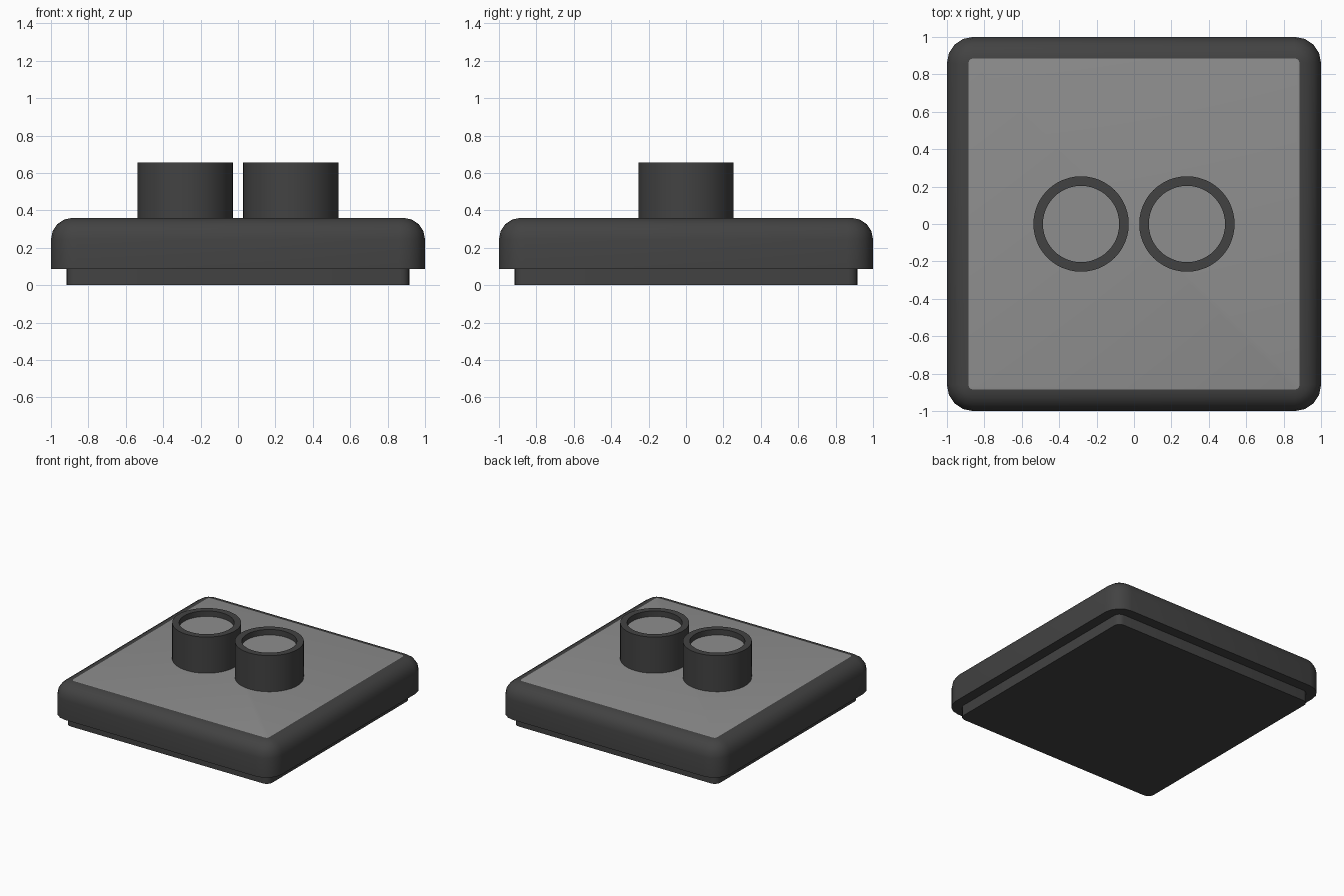
import bpy, bmesh, math

if "Cube" in bpy.data.objects:
    bpy.data.objects.remove(bpy.data.objects["Cube"])


def material(name, v):
    m = bpy.data.materials.new(name)
    m.diffuse_color = (v, v, v, 1)
    m.use_nodes = True
    m.node_tree.nodes["Principled BSDF"].inputs["Base Color"].default_value = m.diffuse_color
    return m


dark = material("dark grey", 0.055)
light = material("light grey", 0.27)


def rounded_square(half, r, n):
    """Outline of a square with rounded corners, counter-clockwise."""
    pts = []
    for k in range(4):
        sx, sy = ((1, 1), (-1, 1), (-1, -1), (1, -1))[k]
        for i in range(n + 1):
            a = (k + i / n) * math.pi / 2
            pts.append((sx * (half - r) + r * math.cos(a), sy * (half - r) + r * math.sin(a)))
    return pts


def circle(r, cx, n=48):
    return [(cx + r * math.cos(2 * math.pi * i / n), r * math.sin(2 * math.pi * i / n)) for i in range(n)]


def loft(name, layers, mats, top_mat=0):
    """Skin a stack of (outline, z) layers and cap both ends."""
    bm = bmesh.new()
    rings = [[bm.verts.new((x, y, z)) for x, y in pts] for pts, z in layers]
    n = len(rings[0])
    for a, b in zip(rings, rings[1:]):
        for i in range(n):
            j = (i + 1) % n
            bm.faces.new((a[i], a[j], b[j], b[i]))
    bm.faces.new(rings[0][::-1])
    bm.faces.new(rings[-1]).material_index = top_mat
    me = bpy.data.meshes.new(name)
    bm.to_mesh(me)
    bm.free()
    for m in mats:
        me.materials.append(m)
    ob = bpy.data.objects.new(name, me)
    bpy.context.collection.objects.link(ob)
    bpy.ops.object.select_all(action='DESELECT')
    ob.select_set(True)
    bpy.context.view_layer.objects.active = ob
    bpy.ops.object.shade_smooth_by_angle(angle=math.radians(40))
    return ob


# Recessed foot under the body
loft("foot", [(rounded_square(0.917, 0.05, 4), z) for z in (0, 0.087)], [dark])

# Body with a rounded upper rim and a light top face
R, TOP, CORNER = 0.115, 0.36, 0.14
layers = [(rounded_square(1, CORNER, 4), 0.087)]
for i in range(5):
    a = i / 4 * math.pi / 2
    d = R * (1 - math.cos(a))
    layers.append((rounded_square(1 - d, CORNER - d, 4), TOP - R + R * math.sin(a)))
loft("body", layers, [dark, light], top_mat=1)

# Two round collars, each with a light recessed disc
for side, x in (("left", -0.283), ("right", 0.283)):
    loft(side + "_collar",
         [(circle(0.255, x), TOP), (circle(0.255, x), 0.655),
          (circle(0.204, x), 0.655), (circle(0.204, x), 0.61)],
         [dark, light], top_mat=1)
